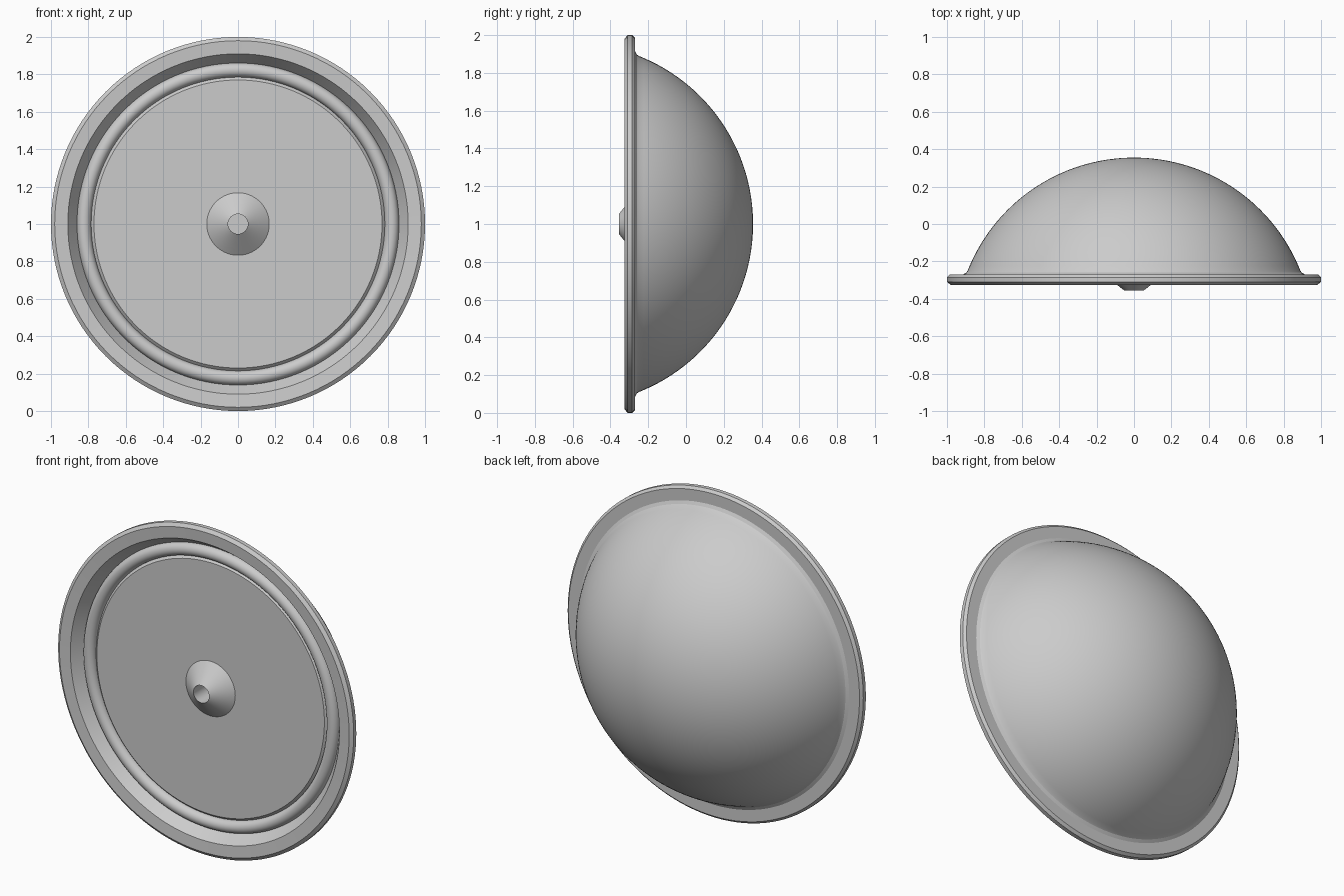
import bpy, bmesh, math
from mathutils import Vector, Matrix

if "Cube" in bpy.data.objects:
    bpy.data.objects.remove(bpy.data.objects["Cube"])

SEG = 128

def lathe(name, profile, angle=25):
    """Spin (radius, y) points around the y axis through z = 1."""
    bm = bmesh.new()
    vs = [bm.verts.new((r, y, 0)) for r, y in profile]
    es = [bm.edges.new(p) for p in zip(vs, vs[1:])]
    bmesh.ops.spin(bm, geom=vs + es, cent=(0, 0, 0), axis=(0, 1, 0),
                   angle=2 * math.pi, steps=SEG, use_merge=True)
    bmesh.ops.remove_doubles(bm, verts=bm.verts, dist=1e-5)
    bmesh.ops.recalc_face_normals(bm, faces=bm.faces)
    me = bpy.data.meshes.new(name)
    bm.to_mesh(me)
    bm.free()
    ob = bpy.data.objects.new(name, me)
    ob.location.z = 1
    bpy.context.collection.objects.link(ob)
    bpy.ops.object.select_all(action='DESELECT')
    bpy.context.view_layer.objects.active = ob
    ob.select_set(True)
    bpy.ops.object.shade_smooth_by_angle(angle=math.radians(angle))
    return ob

def arc(cx, cy, r, a0, a1, n):
    return [(max(0, cx + r * math.cos(math.radians(a0 + (a1 - a0) * i / n))),
             cy + r * math.sin(math.radians(a0 + (a1 - a0) * i / n))) for i in range(n + 1)]

# One closed shell: hole, cone, disc, groove, rim and rear dome
R = 0.957
cy = 0.355 - R
a_end = math.degrees(math.asin((-0.25 - cy) / R))
hole_and_cone = [(0, -0.2), (0.053, -0.2), (0.053, -0.355), (0.167, -0.265)]
disc_edge = [(0.77, -0.265), (0.785, -0.25)]
groove = arc(0.823, -0.25, 0.038, 180, 360, 14)[1:]
rim = [(0.91, -0.32), (0.98, -0.325), (1.0, -0.31), (1.0, -0.285), (0.985, -0.27), (0.915, -0.27)]
dome = [(0.897, -0.26)] + arc(0, cy, R, a_end, 90, 40)
lathe("dome_housing", hole_and_cone + disc_edge + groove + rim + dome)
